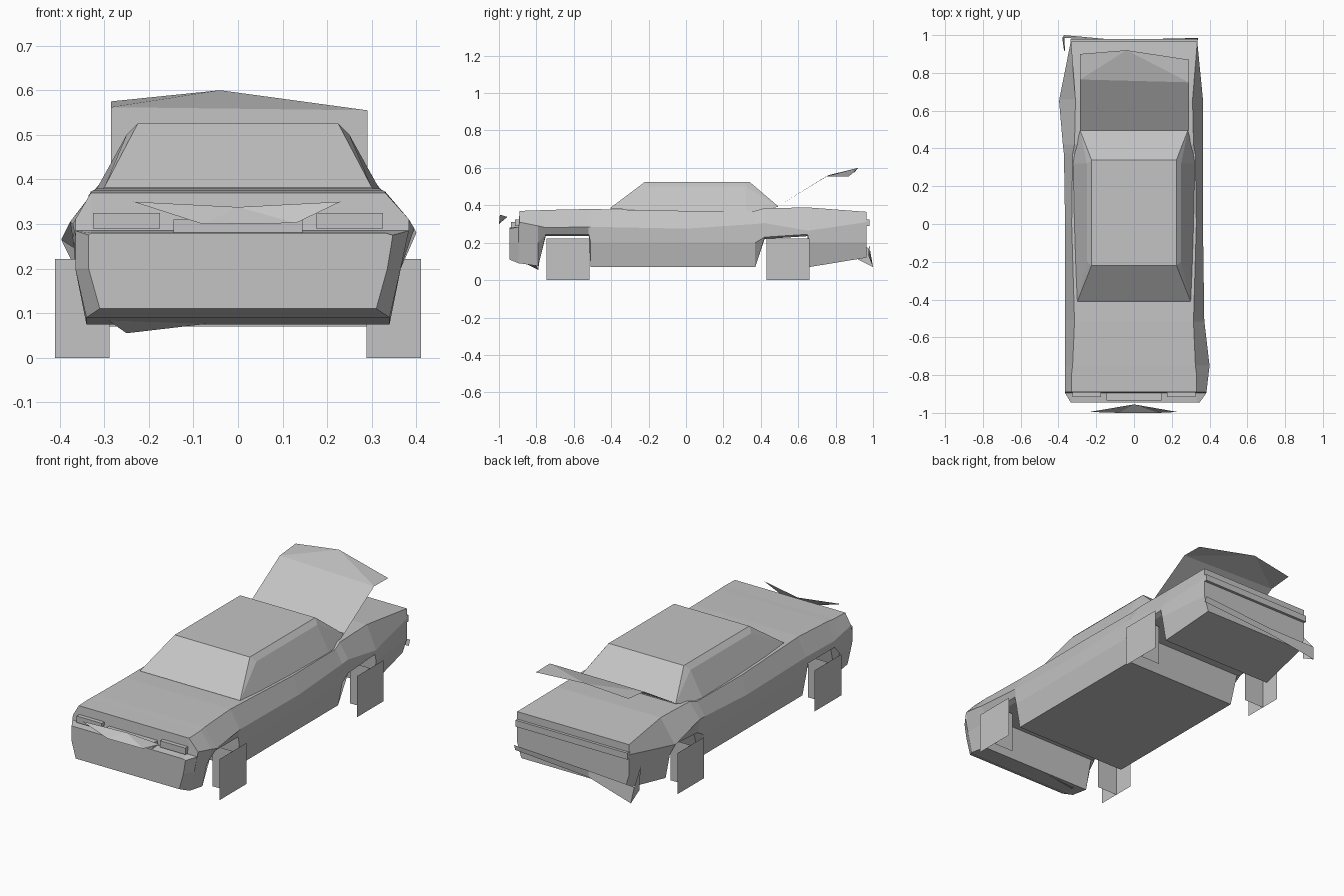
import bpy, bmesh

if "Cube" in bpy.data.objects:
    bpy.data.objects.remove(bpy.data.objects["Cube"])

paint = bpy.data.materials.new("plain grey")
paint.diffuse_color = (0.55, 0.55, 0.55, 1)
paint.use_nodes = True
paint.node_tree.nodes["Principled BSDF"].inputs["Base Color"].default_value = paint.diffuse_color


def make(name, verts, faces, closed=False):
    bm = bmesh.new()
    vs = [bm.verts.new(v) for v in verts]
    for f in faces:
        bm.faces.new([vs[i] for i in f])
    if closed:
        bmesh.ops.recalc_face_normals(bm, faces=bm.faces)
    me = bpy.data.meshes.new(name)
    bm.to_mesh(me)
    bm.free()
    me.materials.append(paint)
    ob = bpy.data.objects.new(name, me)
    bpy.context.collection.objects.link(ob)
    return ob


def block(name, x, y, z, w, d, h):
    bpy.ops.mesh.primitive_cube_add(size=1, location=(x, y, z))
    ob = bpy.context.object
    ob.name = name
    ob.scale = (w, d, h)
    ob.data.materials.append(paint)


def bump(y, centre, reach, height):
    return height * max(0, 1 - abs(y - centre) / reach)


def section(y, bottom, crease, deck_x, deck_z):
    """Ring of the body at one y: sides lean out to a crease, then in to the deck."""
    end = 0.03 if abs(y) > 0.93 else 0
    low = max(0.2, bottom + 0.01)
    rings = []
    for s in (1, -1):
        dent = bump(y, -0.75, 0.3, 0.035) if s > 0 else bump(y, 0.62, 0.3, 0.035)
        half = [(0.34 - end, bottom), (0.365 - end, low), (0.365 - end + dent, crease), (deck_x, deck_z)]
        rings.append([(s * x, y, z) for x, z in half])
    return rings[0] + rings[1][::-1]


# Body shell with wheel-arch notches: y, bottom z, crease z, deck half width, deck z
arch = 0.235
stations = [
    (-0.945, 0.11, 0.275, 0.33, 0.28),
    (-0.895, 0.09, 0.285, 0.33, 0.285),
    (-0.89, 0.09, 0.31, 0.33, 0.37),
    (-0.79, 0.075, 0.29, 0.33, 0.373),
    (-0.75, arch, 0.28, 0.325, 0.375),
    (-0.52, arch, 0.285, 0.315, 0.38),
    (-0.51, 0.07, 0.285, 0.315, 0.38),
    (0.0, 0.07, 0.275, 0.33, 0.37),
    (0.37, 0.07, 0.30, 0.325, 0.37),
    (0.42, 0.22, 0.305, 0.315, 0.385),
    (0.65, arch, 0.265, 0.31, 0.388),
    (0.66, 0.07, 0.265, 0.31, 0.388),
    (0.965, 0.12, 0.31, 0.335, 0.365),
]
verts = [p for st in stations for p in section(*st)]
last = len(verts) - 8
faces = [(a + i, a + (i + 1) % 8, a + 8 + (i + 1) % 8, a + 8 + i)
         for a in range(0, last, 8) for i in range(8)]
faces += [tuple(range(8)), tuple(range(last, last + 8))]
make("body", verts, faces, True)

# Cabin: half outline mirrored across x = 0
half = [(.30, -.41, .382), (.333, .32, .35), (.285, .495, .393),
        (.225, -.22, .525), (.225, .34, .525), (.25, -.20, .50), (.25, .32, .50)]
verts = half + [(-x, y, z) for x, y, z in half]
faces = [(3, 4, 11, 10), (0, 3, 10, 7), (4, 2, 9, 11)]
for o in (0, 7):
    faces += [tuple(i + o for i in f) for f in
              ((0, 5, 3), (3, 5, 6, 4), (0, 1, 6, 5), (1, 2, 6), (2, 4, 6))]
make("cabin", verts, faces, True)

# Nose details: grille, headlamps, and the lamp strip at the tail
block("grille", 0, -.91, .295, .29, .05, .03)
for side, s in (("left", -1), ("right", 1)):
    block(side + "_headlamp", s * .25, -.90, .307, .15, .03, .035)
block("rear_lamp_strip", 0, .967, .307, .67, .026, .035)

# Torn grille strip in front of the nose
make("loose_grille", [(-.235, -.995, .35), (0, -.955, .338), (.23, -.995, .35),
                      (.13, -1, .302), (-.08, -1, .30)],
     [(0, 4, 1), (1, 4, 3), (1, 3, 2)])

# Bent flap under the front bumper
make("front_flap", [(-.30, -.86, .09), (-.25, -.79, .055), (-.01, -.80, .083), (-.33, -.77, .20)],
     [(0, 2, 1), (0, 1, 3)])

# Loose rear bumper with its hanging left end
make("rear_bumper", [(.34, .985, .19), (.34, .975, .16), (-.1, .975, .165), (-.1, .975, .13),
                     (-.38, .985, .155), (-.37, 1, .07), (-.37, .915, .24), (-.365, .92, .11)],
     [(0, 2, 3, 1), (2, 4, 5, 3), (4, 6, 7, 5)])

# Raised boot lid, bent upwards
make("raised_lid", [(-.285, .495, .397), (.29, .495, .397), (.29, .75, .555), (-.285, .765, .562),
                    (.29, .87, .553), (-.04, .92, .60), (-.285, .90, .575)],
     [(0, 1, 2, 3), (3, 2, 5), (2, 4, 5), (3, 5, 6)])

# Wheels: one flat outer panel crossed by a flat inner panel
for end, y in (("front", -.63), ("rear", .545)):
    for side, s in (("left", -1), ("right", 1)):
        outer = [(s * .41, y + dy, z) for dy, z in ((-.115, 0), (.115, 0), (.115, .222), (-.115, .222))]
        inner = [(s * x, y, z) for x, z in ((.288, 0), (.41, 0), (.41, .222), (.288, .222))]
        make(f"{end}_{side}_wheel", outer + inner,
             [(0, 1, 2, 3) if s > 0 else (3, 2, 1, 0), (4, 5, 6, 7)])
